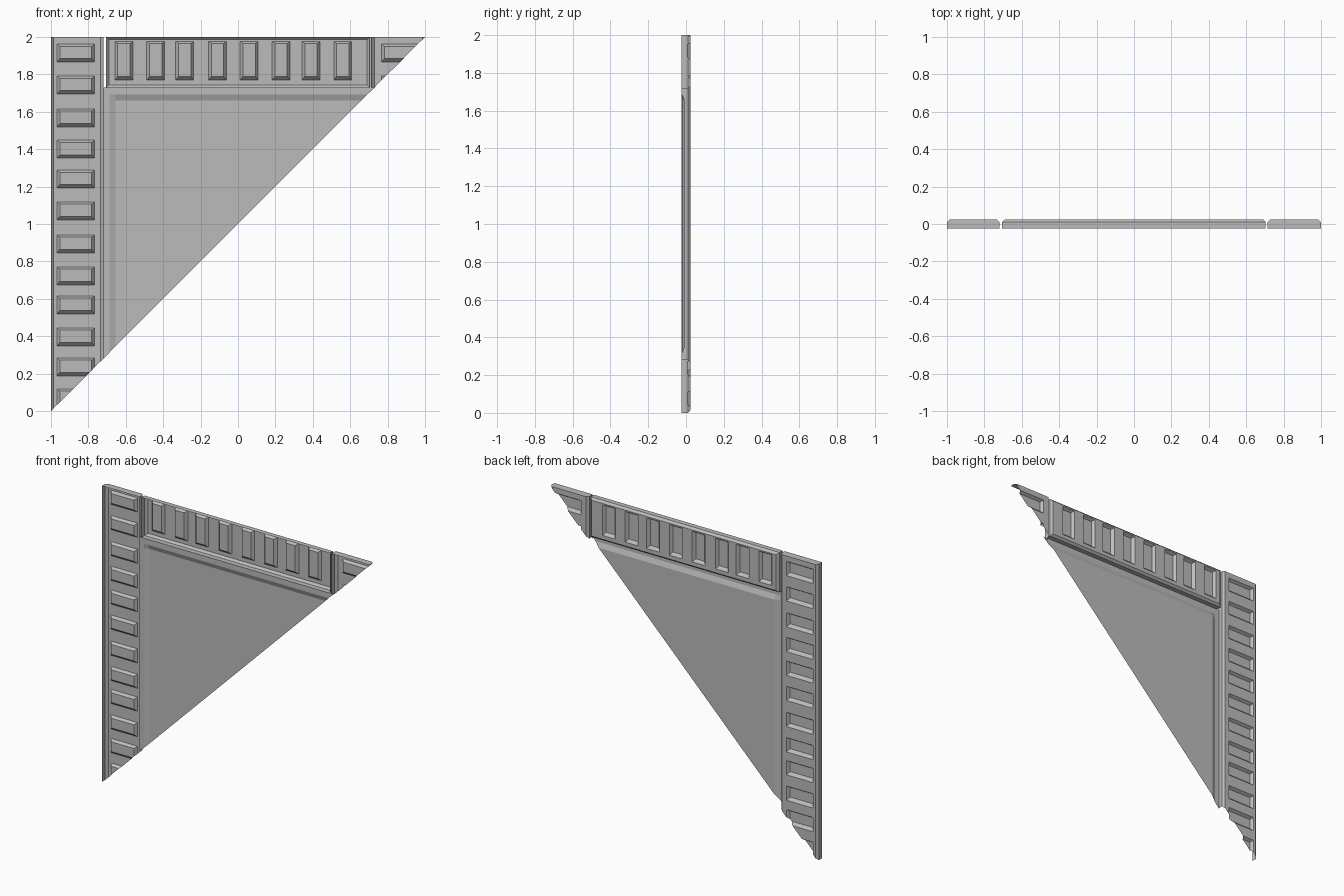
import bpy, bmesh
from mathutils import Vector

if "Cube" in bpy.data.objects:
    bpy.data.objects.remove(bpy.data.objects["Cube"])

BACK, FACE = -0.024, 0.024      # depth of the open rim and of the raised face
CH = 0.014                      # chamfer size
DEPTH = 0.019                   # pocket depth

stone = bpy.data.materials.new("plain_grey")
stone.diffuse_color = (0.5, 0.5, 0.5, 1)
stone.use_nodes = True
stone.node_tree.nodes["Principled BSDF"].inputs["Base Color"].default_value = stone.diffuse_color


def quad(bm, pts):
    bm.faces.new([bm.verts.new(p) for p in pts])


def loop(x0, x1, z0, z1, y):
    return [Vector(p) for p in ((x0, y, z0), (x0, y, z1), (x1, y, z1), (x1, y, z0))]


def bridge(bm, a, b):
    for i in range(4):
        j = (i + 1) % 4
        quad(bm, (a[i], a[j], b[j], b[i]))


def finish(name, bm):
    """Weld, trim along the diagonal and store the sheet."""
    bmesh.ops.remove_doubles(bm, verts=bm.verts, dist=0.0005)
    bmesh.ops.bisect_plane(bm, geom=bm.verts[:] + bm.edges[:] + bm.faces[:], dist=1e-5,
                           plane_co=(0, 0, 1), plane_no=(1, 0, -1), clear_outer=True)
    bmesh.ops.recalc_face_normals(bm, faces=bm.faces)
    # the decorated side looks towards +y
    if sum(f.normal.y * f.calc_area() for f in bm.faces) < 0:
        bmesh.ops.reverse_faces(bm, faces=bm.faces)
    me = bpy.data.meshes.new(name)
    bm.to_mesh(me)
    bm.free()
    me.materials.append(stone)
    bpy.context.collection.objects.link(bpy.data.objects.new(name, me))


def coffered(name, x0, x1, z0, z1, centres, half, span, vertical, top_chamfer):
    """Hollow chamfered block with a row of sloped pockets in its face."""
    bm = bmesh.new()
    rim = loop(x0, x1, z0, z1, BACK)
    shoulder = loop(x0, x1, z0, z1, FACE - CH)
    fx0, fx1, fz0, fz1 = x0 + CH, x1 - CH, z0 + CH, z1 - top_chamfer
    bridge(bm, rim, shoulder)
    bridge(bm, shoulder, loop(fx0, fx1, fz0, fz1, FACE))
    # face strips: plain and pocketed cells alternate along the row
    lo, hi = (fz0, fz1) if vertical else (fx0, fx1)
    cuts = [lo] + [c + s * half for c in sorted(centres) for s in (-1, 1)] + [hi]
    a0, a1 = (fx0, fx1) if vertical else (fz0, fz1)
    across = [a0, span[0], span[1], a1]
    for i in range(len(cuts) - 1):
        for j in range(3):
            u, v = cuts[i:i + 2], across[j:j + 2]
            cx, cz = (v, u) if vertical else (u, v)
            outer = loop(*cx, *cz, FACE)
            if i % 2 and j == 1:
                inner = loop(cx[0] + .015, cx[1] - .015, cz[0] + .018, cz[1] - .012, FACE - DEPTH)
                bridge(bm, outer, inner)
                quad(bm, inner)
            else:
                quad(bm, outer)
    finish(name, bm)


# side posts
heights = [1.914, 1.743, 1.567, 1.40, 1.24, 1.07, .894, .723, .568, .396, .236, .07]
coffered("left_post", -1, -.72, 0, 2, heights, .048, (-.968, -.767), True, .001)
coffered("right_post", .715, 1, 1.6, 2, heights[:2], .048, (.767, .968), True, .001)

# lintel between the posts
columns = [-.61, -.44, -.285, -.11, .06, .23, .39, .56]
coffered("lintel", -.705, .704, 1.73, 2, columns, .048, (1.77, 1.977), False, CH)

# raised centre panel with bevelled border
bm = bmesh.new()
xs, zs = [-.72, -.688, -.655, 1], [0, 1.66, 1.692, 1.73]
ys = [-.022, -.022, -.009, -.009]


def panel_point(i, k):
    return (xs[i], min(ys[i], ys[3 - k]), zs[k])


for i in range(3):
    for k in range(3):
        quad(bm, [panel_point(*p) for p in ((i, k), (i, k + 1), (i + 1, k + 1), (i + 1, k))])
finish("centre_panel", bm)

# thin backing in the joint beside the right post
bm = bmesh.new()
quad(bm, loop(.704, .715, 1.65, 2, -.014))
finish("right_joint", bm)
